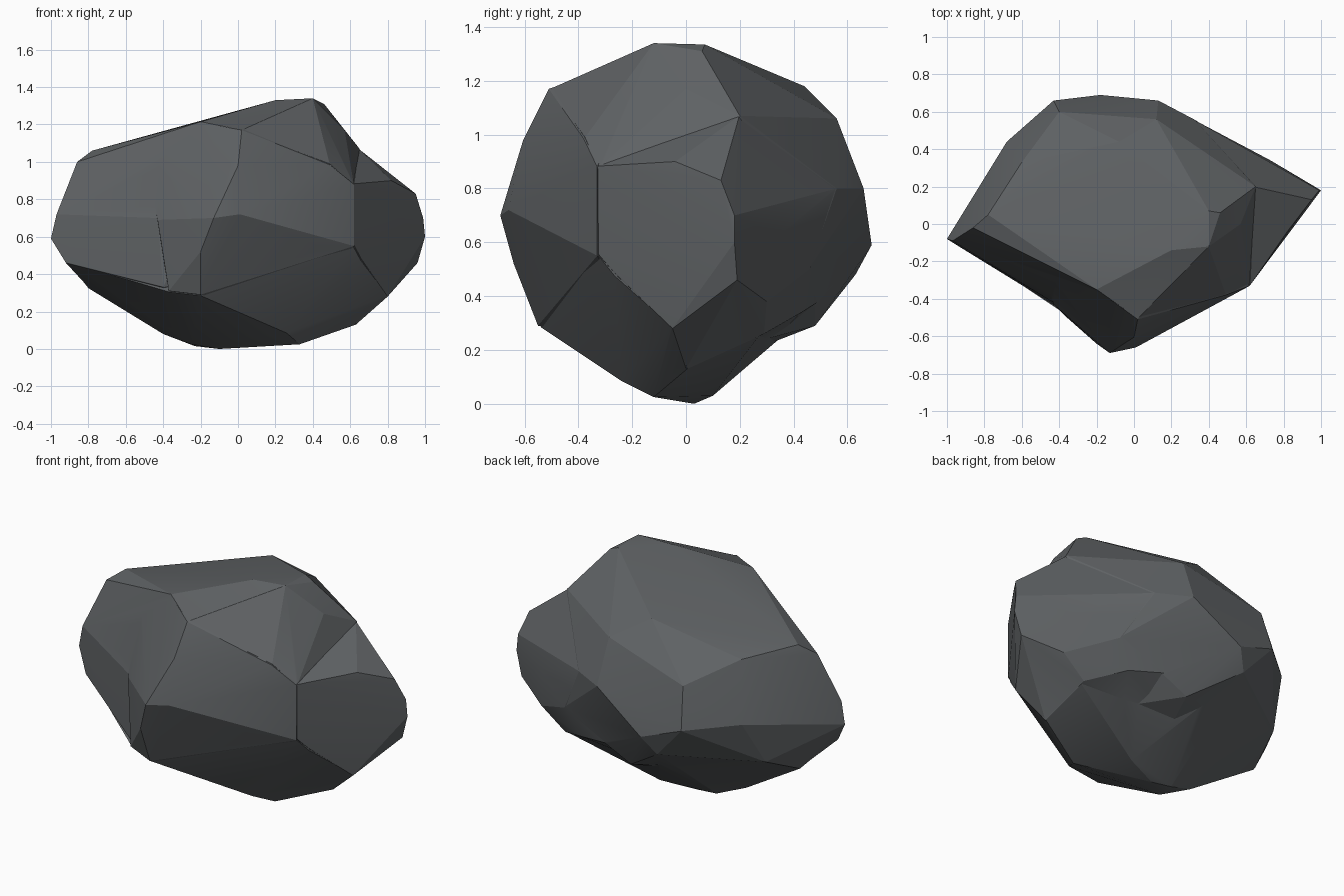
import bpy, bmesh

stone = bpy.data.materials.new("dark slate grey")
stone.diffuse_color = (0.115, 0.123, 0.129, 1)


def hull(name, points):
    """Chiselled convex lump wrapped around a few corner points."""
    bm = bmesh.new()
    for p in points:
        bm.verts.new(p)
    bmesh.ops.convex_hull(bm, input=bm.verts[:])
    loose = [v for v in bm.verts if not v.link_faces]
    bmesh.ops.delete(bm, geom=loose, context='VERTS')
    bmesh.ops.recalc_face_normals(bm, faces=bm.faces[:])
    me = bpy.data.meshes.new(name)
    bm.to_mesh(me)
    bm.free()
    me.materials.append(stone)
    ob = bpy.data.objects.new(name, me)
    bpy.context.collection.objects.link(ob)
    return ob


# main body of the boulder
core = hull("boulder", [
    # top plateau
    (0.40, -0.12, 1.34), (0.40, 0.07, 1.335), (0.20, -0.14, 1.33), (0.46, 0.06, 1.31),
    (-0.20, -0.35, 1.215), (-0.08, 0.44, 1.18), (0.57, 0.0, 1.17), (0.02, -0.505, 1.17),
    (-0.78, 0.05, 1.06), (-0.60, 0.33, 1.03),
    # right shoulder
    (0.65, 0.20, 1.07), (0.62, -0.325, 0.875), (0.61, -0.31, 0.56), (0.49, -0.375, 0.99),
    # left tip
    (-1.0, -0.08, 0.59), (-0.97, -0.09, 0.72), (-0.86, -0.02, 1.0),
    (-0.92, -0.13, 0.46), (-0.88, 0.09, 0.62), (-0.80, 0.07, 0.33),
    (-0.76, -0.20, 0.70), (-0.43, -0.42, 0.70), (-0.40, -0.45, 0.33),
    # back
    (-0.68, 0.44, 0.70), (-0.43, 0.66, 0.68), (-0.18, 0.69, 0.59), (0.13, 0.66, 0.80),
    (0.12, 0.56, 1.06), (-0.40, 0.60, 0.92), (0.32, 0.56, 0.80), (0.49, 0.455, 0.50),
    (-0.25, 0.63, 0.48), (-0.72, 0.36, 0.60), (-0.74, 0.30, 0.44),
    (0.20, 0.48, 0.37), (0.03, 0.48, 0.29), (-0.02, 0.30, 0.22), (0.60, 0.0, 0.16),
])

# bulge on the front face
bulge = hull("front_bulge", [
    (-0.13, -0.69, 0.70), (0.01, -0.66, 0.72), (-0.20, -0.64, 0.52), (0.0, -0.605, 0.98),
    (-0.37, -0.49, 0.31), (-0.20, -0.55, 0.29), (0.45, -0.40, 0.54), (0.02, -0.51, 1.17),
    (-0.20, -0.35, 1.21), (-0.43, -0.43, 0.69), (0.20, -0.14, 1.3),
    (0.49, -0.38, 0.985), (0.62, -0.33, 0.88), (0.62, -0.33, 0.55), (-0.5, -0.2, 1.09),
    (0.0, 0.0, 0.6), (0.3, -0.1, 0.2),
])

# wedge that juts out on the right
wedge = hull("right_wedge", [
    (0.62, -0.328, 0.883), (0.62, -0.325, 0.555), (0.66, -0.26, 0.48), (0.82, -0.04, 0.90),
    (0.95, 0.13, 0.83), (0.99, 0.18, 0.70), (1.0, 0.18, 0.60), (0.96, 0.19, 0.46),
    (0.80, -0.05, 0.28), (0.63, 0.0, 0.13), (0.73, 0.34, 0.62), (0.75, 0.30, 0.38),
    (0.60, 0.29, 0.26), (0.485, 0.46, 0.50), (0.315, 0.56, 0.80), (0.645, 0.198, 1.07),
    (0.195, 0.485, 0.375), (0.40, 0.43, 0.34), (0.0, 0.31, 0.225),
    (0.2, 0.0, 0.5), (0.3, 0.0, 0.9),
])

# low foot the boulder rests on
foot = hull("foot", [
    (0.33, -0.12, 0.025), (-0.10, 0.03, 0.0), (-0.23, 0.04, 0.015), (-0.25, -0.08, 0.025),
    (-0.40, 0.0, 0.08), (0.26, -0.24, 0.085), (0.10, 0.10, 0.03),
    (0.63, 0.005, 0.13), (-0.37, -0.48, 0.305), (-0.20, -0.54, 0.285), (-0.80, 0.06, 0.325),
    (0.0, 0.30, 0.215), (0.60, 0.27, 0.25), (0.80, -0.05, 0.285), (0.45, -0.395, 0.535),
    (0.655, -0.265, 0.475), (0.615, -0.325, 0.55), (-0.74, 0.295, 0.44),
    (-0.25, 0.62, 0.475), (-0.91, -0.12, 0.465), (0.0, 0.0, 0.6),
])

# fuse the lumps into one rock
bpy.context.view_layer.objects.active = core
for lump in (bulge, wedge, foot):
    mod = core.modifiers.new("fuse", 'BOOLEAN')
    mod.operation = 'UNION'
    mod.solver = 'EXACT'
    mod.object = lump
    bpy.ops.object.modifier_apply(modifier=mod.name)
    bpy.data.objects.remove(lump)

# soft shading across the shallow facets, crisp on the real edges
bpy.ops.object.select_all(action='DESELECT')
core.select_set(True)
bpy.context.view_layer.objects.active = core
bpy.ops.object.shade_smooth_by_angle(angle=0.25)
